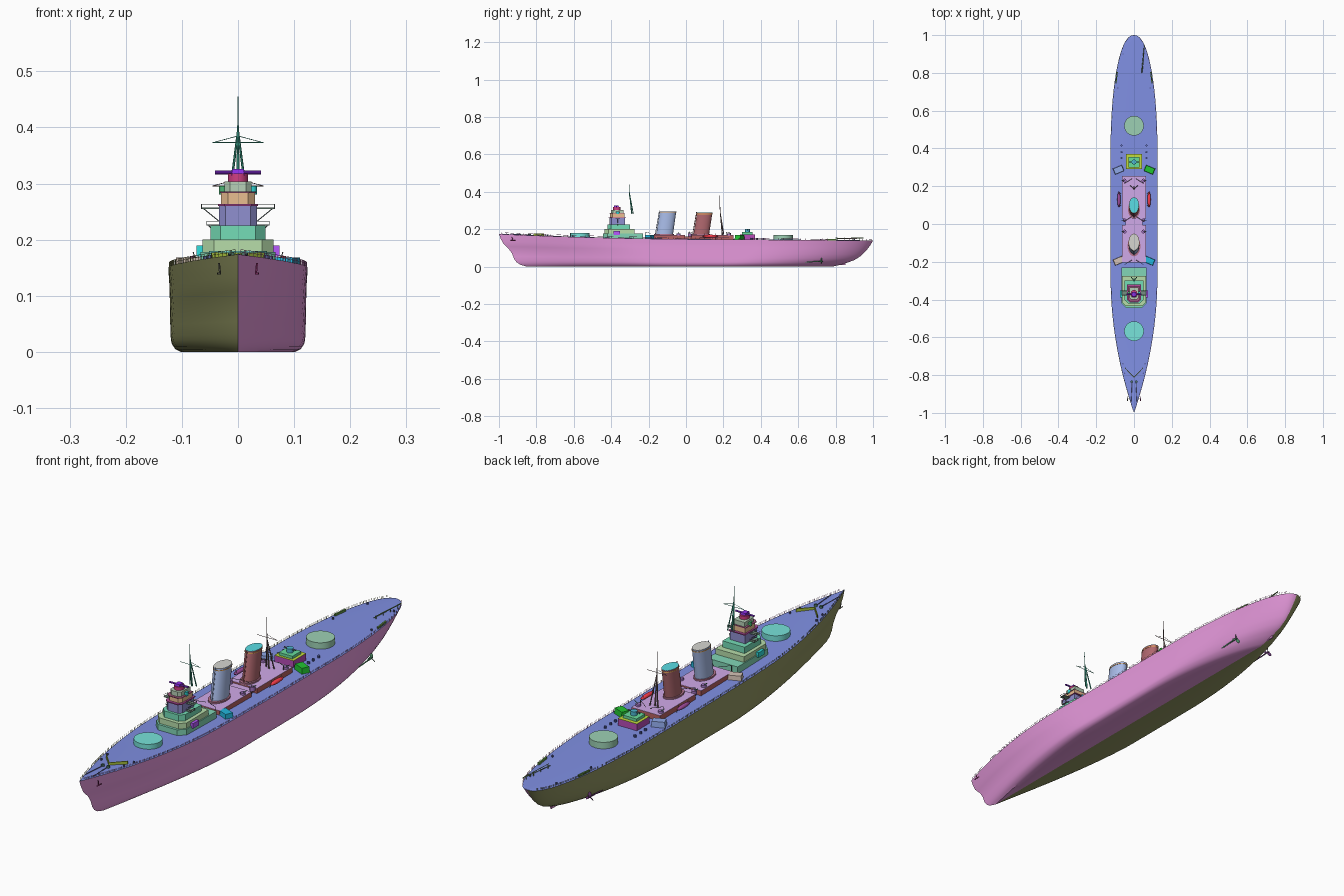
import bpy, bmesh, math
from mathutils import Vector, Matrix

if "Cube" in bpy.data.objects:
    bpy.data.objects.remove(bpy.data.objects["Cube"])

def finish(name, bm, col, smooth=False):
    bmesh.ops.recalc_face_normals(bm, faces=bm.faces)
    me = bpy.data.meshes.new(name)
    bm.to_mesh(me)
    bm.free()
    mat = bpy.data.materials.get(col) or bpy.data.materials.new(col)
    rgb = [.8 * (int(col[i:i + 2], 16) / 178) ** 2.2 for i in (0, 2, 4)]
    mat.diffuse_color = [min(1, c) for c in rgb] + [1]
    mat.use_nodes = True
    mat.node_tree.nodes["Principled BSDF"].inputs["Base Color"].default_value = mat.diffuse_color
    me.materials.append(mat)
    ob = bpy.data.objects.new(name, me)
    bpy.context.collection.objects.link(ob)
    if smooth:
        bpy.ops.object.select_all(action='DESELECT')
        ob.select_set(True)
        bpy.context.view_layer.objects.active = ob
        bpy.ops.object.shade_smooth_by_angle(angle=math.radians(35))
    return ob

def rod(bm, a, b, r=.0012, r2=None, n=5):
    a, b = Vector(a), Vector(b)
    m = Matrix.Translation((a + b) / 2) @ (b - a).to_track_quat('Z', 'Y').to_matrix().to_4x4()
    bmesh.ops.create_cone(bm, cap_ends=True, segments=n, radius1=r, radius2=r2 or r, depth=(b - a).length, matrix=m)

def rods(name, items, col, n=5):
    bm = bmesh.new()
    for it in items:
        rod(bm, *it, n=n)
    return finish(name, bm, col)

def prism(name, pts, z0, z1, col, k=1.0, rake=0.0, smooth=False):
    bm = bmesh.new()
    c = sum((Vector(p) for p in pts), Vector((0, 0))) / len(pts)
    lo = [bm.verts.new((x, y, z0)) for x, y in pts]
    hi = [bm.verts.new((c.x + (x - c.x) * k, c.y + (y - c.y) * k + rake, z1)) for x, y in pts]
    bm.faces.new(lo)
    bm.faces.new(hi)
    for i in range(len(pts)):
        bm.faces.new((lo[i - 1], lo[i], hi[i], hi[i - 1]))
    return finish(name, bm, col, smooth)

def drum(name, x, y, rx, ry, z0, z1, col, n=24, **kw):
    ang = [2 * math.pi * i / n for i in range(n)]
    return prism(name, [(x + rx * math.cos(a), y + ry * math.sin(a)) for a in ang], z0, z1, col, smooth=True, **kw)

def house(name, w, y0, y1, z0, z1, col, c=.0005, k=1.0):  # chamfered front corners
    prism(name, [(-w, y1), (-w, y0 + c), (-w + c, y0), (w - c, y0), (w, y0 + c), (w, y1)], z0, z1, col, k)

def block(name, x, y, z0, z1, sx, sy, col, rot=0, k=1.0):
    c, s = math.cos(rot), math.sin(rot)
    q = ((-sx, -sy), (sx, -sy), (sx, sy), (-sx, sy))
    prism(name, [(x + c * u - s * v, y + s * u + c * v) for u, v in q], z0, z1, col, k)

def interp(tab, t):
    for (a, p), (b, q) in zip(tab, tab[1:]):
        if t <= b:
            return p + (q - p) * (t - a) / (b - a)
    return tab[-1][1]

# hull lines: stem, stern and midship section by height fraction
STEM = [(0, -.85), (.06, -.885), (.13, -.905), (.25, -.92), (.4, -.929), (.55, -.947), (.7, -.975), (.85, -.99), (1, -1)]
STERN = [(0, .78), (.06, .82), (.13, .855), (.25, .9), (.4, .933), (.55, .955), (.7, .973), (.85, .988), (1, 1)]
SECT = [(0, .102), (.03, .111), (.08, .117), (.14, .1195), (.25, .1205), (.8, .122), (1, .124)]
LEVELS = [0, .03, .06, .1, .14, .19, .25, .32, .4, .475, .55, .625, .7, .775, .85, .925, 1]
US = [(1 - math.cos(math.pi * i / 56)) / 2 for i in range(57)]
PINK, OLIVE, SIDES = "b477ac", "70734c", ((-1, "left"), (1, "right"))

def deck_z(y):
    return .145 + .029 * ((.3 - y) / 1.3) ** 2 if y < .3 else .145 - .006 * (y - .3) / .7

def half_width(y, v):
    s = min(1, max(0, (y - interp(STEM, v)) / .72))
    t = min(1, max(0, (interp(STERN, v) - y) / .6))
    return interp(SECT, v) * (1 - (1 - s) ** (1.5 + .5 * v)) * (1 - (1 - t) ** 2) ** (.8 - .35 * v)

def station(u, v):
    y = interp(STEM, v) * (1 - u) + interp(STERN, v) * u
    return half_width(y, v), y, v * deck_z(y)

def skin(name, rows, col, out):
    bm = bmesh.new()
    g = [[bm.verts.new(p) for p in r] for r in rows]
    for a, b in zip(g, g[1:]):
        for i in range(len(a) - 1):
            bm.faces.new((a[i], a[i + 1], b[i + 1], b[i]))
    bmesh.ops.remove_doubles(bm, verts=bm.verts, dist=1e-5)
    ob = finish(name, bm, col, True)
    if sum((p.normal * p.area for p in ob.data.polygons), Vector()).dot(Vector(out)) < 0:
        ob.data.flip_normals()

# hull halves, main deck and deck edge railing
ys = [-.985 + 1.975 * i / 84 for i in range(85)]
for s, side in SIDES:
    col = PINK if s > 0 else OLIVE
    rows = [[(0, station(u, 0)[1], 0)] + [(s * x, y, z) for x, y, z in (station(u, v) for v in LEVELS)] for u in US]
    skin("hull_" + side, rows, col, (s, 0, 0))
    pts = [Vector((s * half_width(y, 1) * .985, y, deck_z(y))) for y in ys]
    rail = [(p, p + Vector((0, 0, .009)), .0007) for p in pts]
    for h in (.005, .009):
        rail += [(a + Vector((0, 0, h)), b + Vector((0, 0, h)), .0004) for a, b in zip(pts, pts[1:])]
    rods("deck_railing_" + side, rail, col, 4)
edge = [station(u, 1) for u in US]
skin("main_deck", [[(x * k, y, z + .0015 - .002 * k * k) for k in (1, .5, 0, -.5, -1)] for x, y, z in edge], "626eaf", (0, 0, 1))

# barbettes for the main guns
drum("fore_barbette", 0, -.567, .052, .052, .15, .18, "5cafa8", 40)
drum("aft_barbette", 0, .52, .052, .052, .14, .17, "78a08a", 40)

# bridge tower, stacked decks
for name, w, y0, y1, z0, z1, col, c in (
        ("bridge_base", .067, -.445, -.23, .145, .178, "64a58c", .025),
        ("bridge_tier_one", .063, -.435, -.275, .178, .2, "8caa82", .02),
        ("bridge_tier_two", .049, -.42, -.3, .2, .225, "5aaa8c", .018),
        ("bridge_tower", .034, -.41, -.325, .225, .26, "6e6ea0", .012),
        ("bridge_upper_deck", .036, -.415, -.32, .26, .264, "8c3c78", .012),
        ("wheelhouse", .03, -.405, -.33, .264, .283, "b4916e", .012),
        ("lookout_deck", .032, -.41, -.33, .283, .286, "824664", .012),
        ("director_house", .024, -.4, -.335, .286, .304, "8ca08c", .01)):
    house(name, w, y0, y1, z0, z1, col, c)
drum("director_drum", 0, -.37, .018, .02, .304, .318, "a03264")
rods("rangefinder", [((-.041, -.372, .32), (.041, -.372, .32), .0035)], "6e28b4", 10)
block("rangefinder_hood", 0, -.372, .314, .326, .012, .014, "6e28b4", k=.85)
for z, w in ((.225, .056), (.255, .065)):
    block("bridge_wing", 0, -.365, z, z + .002, w, .012, "5a6e64")
    wr = []
    for s in (-1, 1):
        wr.append(((s * .034, -.365, z - .022), (s * (w - .004), -.365, z), .001))
        wr.append(((s * w, -.377, z + .008), (s * w, -.353, z + .008), .0006))
        for y in (-.377, -.353):
            wr += [((s * .03, y, z + .008), (s * w, y, z + .008), .0006), ((s * w, y, z), (s * w, y, z + .008), .0006)]
    rods("wing_railing", wr, "5a6464")
for s, side in SIDES:
    drum("side_director_" + side, s * .027, -.365, .007, .009, .281, .296, "28a0a0" if s > 0 else "3c8c5a", 14)
    block("side_gun_mount_" + side, s * .06, -.37, .17, .19, .014, .018, "8c46c8" if s > 0 else "28aaaa")

# funnels with rim bands and caps
for nm, y, rx, ry, top, col, cap in (("fore", -.118, .028, .045, .295, "8291b4", "a5a5a0"),
                                     ("aft", .078, .026, .042, .288, "875055", "46aab0")):
    drum(nm + "_funnel", 0, y, rx, ry, .15, top, col, 32, k=.98, rake=.022)
    drum(nm + "_funnel_cap", 0, y + .022, rx * .97, ry * .97, top - .002, top + .001, cap, 32)
    drum(nm + "_funnel_band", 0, y + .021, rx + .0006, ry + .0006, top - .008, top - .005, "b48246", 32)
    drum(nm + "_funnel_base", 0, y, rx + .006, ry + .008, .165, .174, "8c5a6e", 32)
    rods(nm + "_steam_pipe", [((0, y - ry - .002, .165), (0, y - ry + .021, top + .004), .002)], col)

# midship deckhouses and fittings
for nm, w, y0, y1, z1 in (("fore", .063, -.205, -.005, .167), ("aft", .063, .03, .255, .167), ("link", .045, -.005, .03, .161)):
    house(nm + "_deckhouse", w, y0, y1, .14, z1, "8c4b4b")
    house(nm + "_deckhouse_roof", w, y0, y1, z1, z1 + .001, "a082b4")
frames = [it for y in (-.215, .015, .215) for s in (-1, 1) for it in (
    ((s * .05, y, .145), (s * .05, y, .185), .0015), ((s * .05, y, .185), (s * .01, y + .025, .178), .001))]
rods("boat_derricks", frames, "50505a")
for s, side in SIDES:
    bm = bmesh.new()
    hold = Matrix.Translation((s * .08, .13, .163)) @ Matrix.Diagonal((.009, .042, .008, 1))
    bmesh.ops.create_uvsphere(bm, u_segments=12, v_segments=8, radius=1, matrix=hold)
    finish("ships_boat_" + side, bm, "c8323c" if s > 0 else "7d3c78", True)
    rods("boat_davits", [((s * .07, y, .145), (s * .08, y, .178), .001) for y in (.1, .16)], "646464")
    for y, col in ((-.195, "1e8caa" if s > 0 else "a5968c"), (.287, "1e9628" if s > 0 else "6e82b4")):
        block("secondary_turret", s * .082, y, .145, .168, .026, .017, col, -s * .4, .92)
    for y in (-.04, .02, .23):
        drum("light_gun_tub", s * .05, y, .01, .01, .16, .176, "7d5a96", 12)
        rods("light_gun", [((s * .05, y, .174), (s * .066, y, .186), .0015)], "3c7850")
    for y in (.35, .38, .415):
        drum("deck_vent", s * .066, y, .005, .005, .143, .154, "46508c", 10)

# after control station
house("after_house", .042, .29, .37, .14, .172, "8c3c8c")
house("after_house_roof", .042, .29, .37, .172, .173, "96aa32")
house("after_control", .03, .3, .355, .173, .184, "50aa78")
drum("after_director", 0, .328, .013, .013, .184, .2, "3c8ca0", 16)
rods("after_rangefinder", [((-.026, .328, .196), (.026, .328, .196), .003)], "505a64", 8)

# tripod masts
for name, y, z0, zj, top, yard, w, hw, col in (("foremast", -.302, .283, .395, .455, .373, .014, .045, "32826e"),
                                               ("mainmast", .183, .165, .29, .38, .296, .018, .045, "5f5050")):
    it = [((0, y + .012, z0), (0, y, zj), .0035, .002), ((0, y, zj - .02), (0, y - .003, top), .002, .0007),
          ((-hw, y, yard), (hw, y, yard), .001)]
    for s in (-1, 1):
        it += [((s * w, y + .02, z0), (0, y, zj), .0025, .0018), ((s * hw, y, yard), (0, y, yard + .012), .0006)]
    rods(name, it, col, 6)

# breakwater, chains, anchors, bollards, quarterdeck racks
for s in (-1, 1):
    prism("breakwater", [(0, -.815), (s * .047, -.765), (s * .047, -.76), (0, -.81)], .16, .177, "829632")
    rods("anchor_chain", [((s * .01, -.83, .171), (s * .016, -.94, .174), .0015)], "46465f")
    drum("capstan", s * .012, -.835, .006, .006, .165, .177, "3c5a50", 12)
    rods("anchor", [((s * .034, -.93, .158), (s * .032, -.925, .138), .002),
                    ((s * .034, -.938, .14), (s * .036, -.912, .14), .002)], "823264" if s > 0 else "505046")
    for y in (-.79, -.74, .72, .9):
        drum("bollard", s * half_width(y, 1) * .8, y, .004, .004, deck_z(y) - .002, deck_z(y) + .007, "464b78", 8)
    block("quarterdeck_rack", s * .092, .775, .14, .149, .003, .03, "50783c", s * .12)
# stern crane jib
crane = [((.04, .8, .15), (.055, .95, .153), .0016), ((.045, .8, .156), (.055, .95, .155), .0012)]
crane += [((.042 + .004 * i, .81 + .04 * i, .138), (.042 + .004 * i, .81 + .04 * i, .155), .0014) for i in range(4)]
rods("stern_crane", crane, "5a7846")
# propellers, shafts and rudder
for s in (-1, 1):
    c = Vector((s * .082, .72, .028))
    bm = bmesh.new()
    rod(bm, c + Vector((0, -.09, -.004)), c, .0025, n=8)
    rod(bm, c, c + Vector((0, .012, 0)), .004, .002, n=10)
    rod(bm, c, (s * .05, .715, .05), .002)
    for i in range(3):
        m = (Matrix.Translation(c + Vector((0, .004, 0))) @ Matrix.Rotation(i * 2.0944, 4, 'Y') @ Matrix.Translation((0, 0, .01))
             @ Matrix.Rotation(.6, 4, 'Z') @ Matrix.Diagonal((.006, .001, .01, 1)))
        bmesh.ops.create_uvsphere(bm, u_segments=8, v_segments=6, radius=1, matrix=m)
    finish("propeller", bm, "46785a" if s > 0 else "5a3264", True)
block("rudder", 0, .83, .008, .05, .003, .022, PINK)
